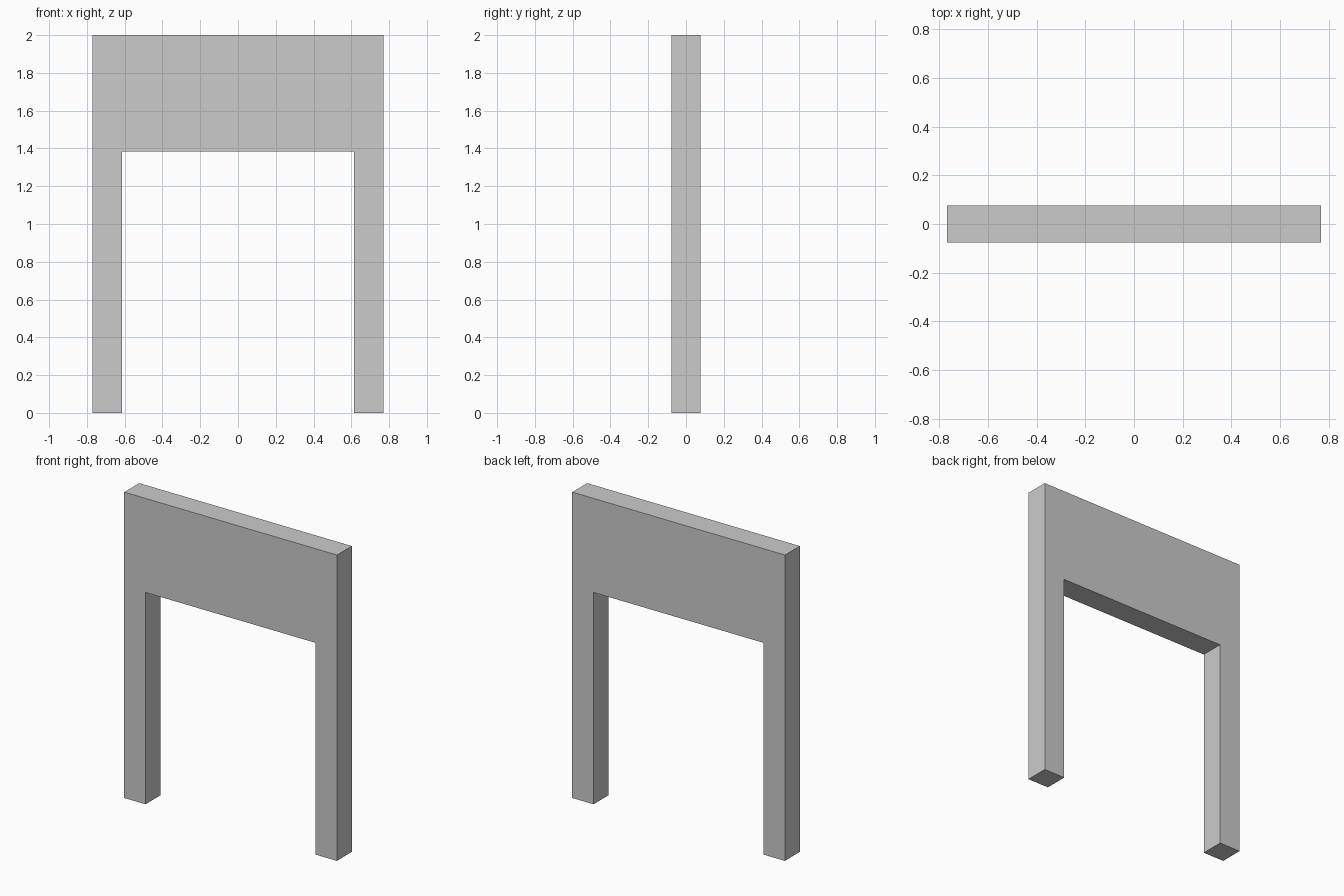
import bpy
import bmesh

if "Cube" in bpy.data.objects:
    bpy.data.objects.remove(bpy.data.objects["Cube"])

U = 2 / 13                  # module: the frame is 13 units tall, 10 wide, 1 deep
W, H, D = 5 * U, 13 * U, U  # half width, height, depth
IN, SOFFIT = 4 * U, 9 * U   # half opening width, opening height

# Portal frame: one arch-shaped front profile, extruded through the depth
profile = [(-W, 0), (-IN, 0), (-IN, SOFFIT), (IN, SOFFIT),
           (IN, 0), (W, 0), (W, H), (-W, H)]

bm = bmesh.new()
face = bm.faces.new([bm.verts.new((x, -D / 2, z)) for x, z in profile])
result = bmesh.ops.extrude_face_region(bm, geom=[face], use_keep_orig=True)
moved = [g for g in result["geom"] if isinstance(g, bmesh.types.BMVert)]
bmesh.ops.translate(bm, verts=moved, vec=(0, D, 0))
bmesh.ops.recalc_face_normals(bm, faces=bm.faces[:])

mesh = bpy.data.meshes.new("portal_frame")
bm.to_mesh(mesh)
bm.free()
bpy.context.collection.objects.link(bpy.data.objects.new("portal_frame", mesh))
